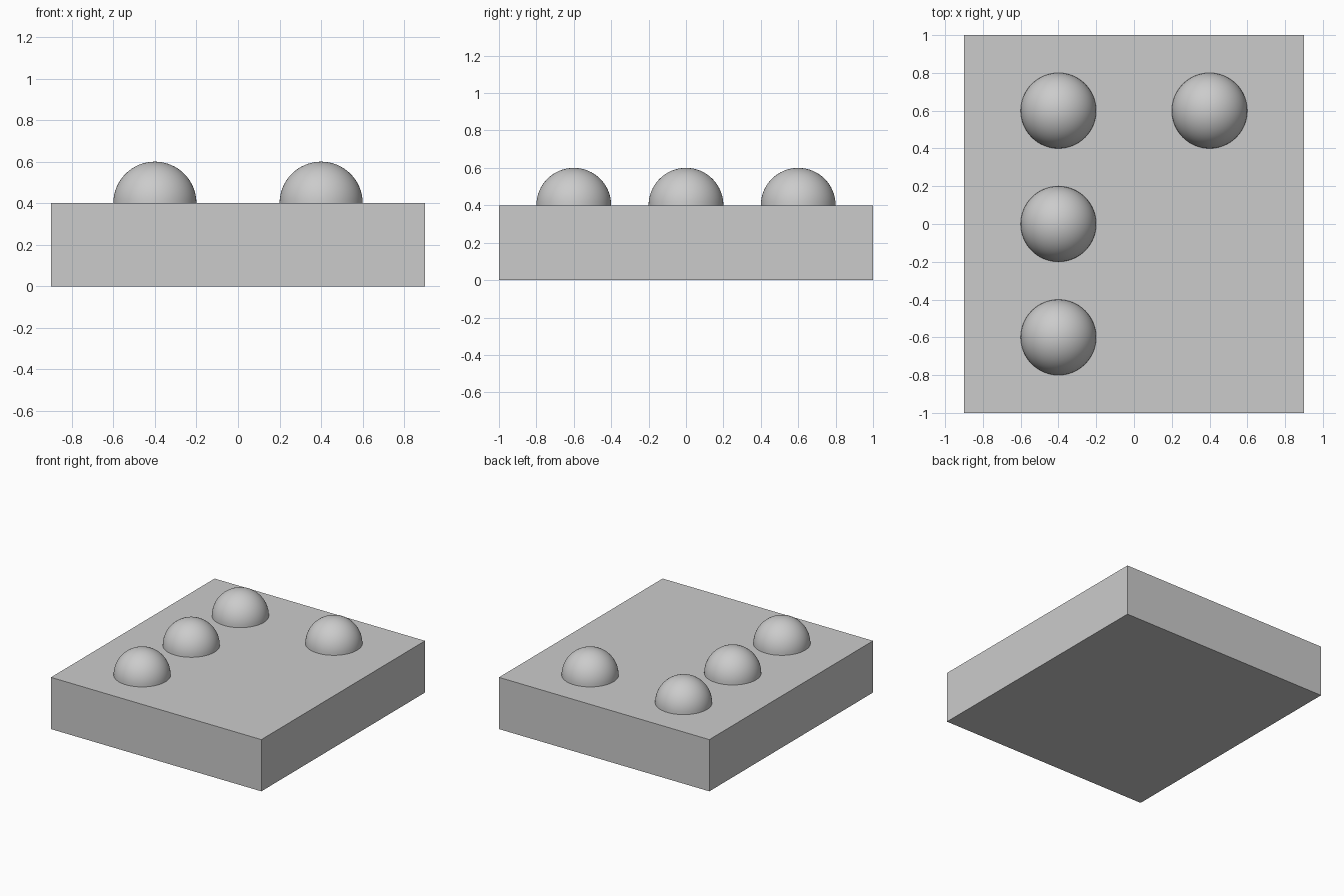
import bpy
import bmesh
from mathutils import Matrix

default_cube = bpy.data.objects.get("Cube")
if default_cube:
    bpy.data.objects.remove(default_cube, do_unlink=True)

WIDTH, DEPTH, HEIGHT = 1.8, 2.0, 0.4
RADIUS = 0.2

# One plain grey for the whole model
grey = bpy.data.materials.new("light grey")
grey.use_nodes = True
colour = (0.6, 0.6, 0.6, 1)
grey.diffuse_color = colour
grey.node_tree.nodes["Principled BSDF"].inputs["Base Color"].default_value = colour


def add_part(name, bm, location):
    mesh = bpy.data.meshes.new(name)
    bm.to_mesh(mesh)
    bm.free()
    mesh.materials.append(grey)
    part = bpy.data.objects.new(name, mesh)
    part.location = location
    bpy.context.collection.objects.link(part)
    return part


def add_dome(name, x, y):
    bm = bmesh.new()
    bmesh.ops.create_uvsphere(bm, u_segments=64, v_segments=32, radius=RADIUS)
    # Keep only the upper half, sitting on the slab
    bmesh.ops.bisect_plane(bm, geom=bm.verts[:] + bm.edges[:] + bm.faces[:],
                           dist=1e-5, plane_co=(0, 0, 0), plane_no=(0, 0, 1),
                           clear_inner=True)
    for face in bm.faces:
        face.smooth = True
    return add_part(name, bm, (x, y, HEIGHT))


# Base slab
bm = bmesh.new()
bmesh.ops.create_cube(bm, size=1, matrix=Matrix.Diagonal((WIDTH, DEPTH, HEIGHT, 1)))
add_part("base_slab", bm, (0, 0, HEIGHT / 2))

# Right-hand column of three domes, and one at the back left
for label, y in (("front", -0.6), ("middle", 0), ("back", 0.6)):
    add_dome(label + "_right_dome", -0.4, y)
add_dome("back_left_dome", 0.4, 0.6)
